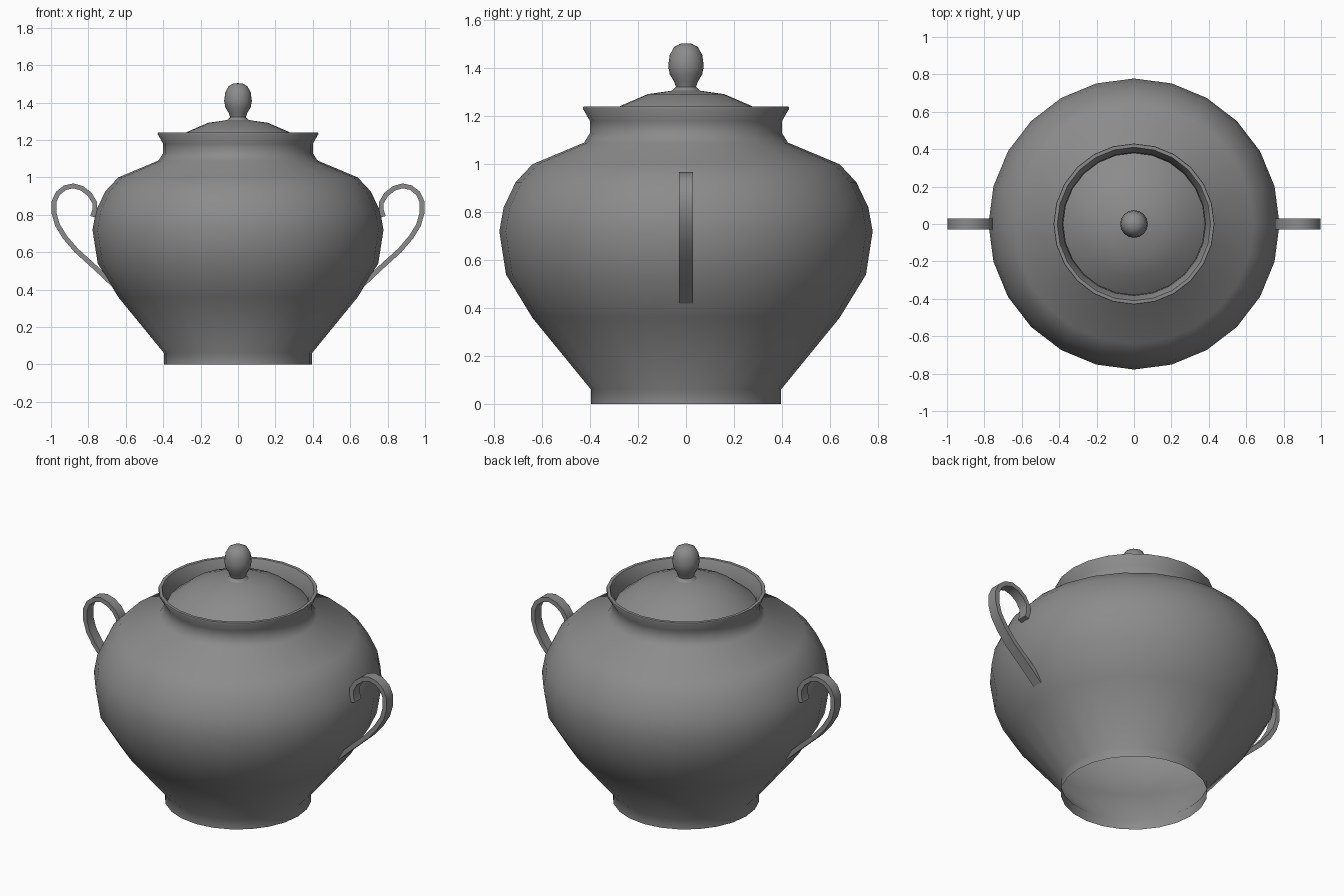
import bpy, bmesh, math
from mathutils import Vector

cube = bpy.data.objects.get("Cube")
if cube:
    bpy.data.objects.remove(cube, do_unlink=True)

grey = bpy.data.materials.new("grey ceramic")
grey.use_nodes = True
colour = (0.26, 0.26, 0.26, 1)
grey.diffuse_color = colour
grey.node_tree.nodes["Principled BSDF"].inputs["Base Color"].default_value = colour


def finish(name, bm, angle=50):
    mesh = bpy.data.meshes.new(name)
    bm.to_mesh(mesh)
    bm.free()
    obj = bpy.data.objects.new(name, mesh)
    bpy.context.collection.objects.link(obj)
    mesh.materials.append(grey)
    bpy.ops.object.select_all(action='DESELECT')
    obj.select_set(True)
    bpy.context.view_layer.objects.active = obj
    bpy.ops.object.shade_smooth_by_angle(angle=math.radians(angle))
    return obj


def lathe(name, profile, segments):
    """Spin a (radius, height) profile, listed bottom to top, around z."""
    bm = bmesh.new()
    verts = [bm.verts.new((0, -r, z)) for r, z in profile]
    edges = [bm.edges.new(pair) for pair in zip(verts, verts[1:])]
    bmesh.ops.spin(bm, geom=verts + edges, cent=(0, 0, 0), axis=(0, 0, 1),
                   angle=math.tau, steps=segments, use_duplicate=False)
    bmesh.ops.remove_doubles(bm, verts=bm.verts, dist=0.0005)
    return finish(name, bm)


def strap(name, path, side, width=0.06, thickness=0.026):
    """Sweep a flat rectangular band along an (x, z) path."""
    bm = bmesh.new()
    pts = [Vector((side * x, 0, z)) for x, z in path]
    rings = []
    for i, p in enumerate(pts):
        along = pts[min(i + 1, len(pts) - 1)] - pts[max(i - 1, 0)]
        out = Vector((-along.z, 0, along.x)).normalized() * thickness / 2
        across = Vector((0, width / 2, 0))
        rings.append([bm.verts.new(p + o) for o in
                      (out + across, out - across, -out - across, across - out)])
    for a, b in zip(rings, rings[1:]):
        for k in range(4):
            n = (k + 1) % 4
            bm.faces.new((a[k], a[n], b[n], b[k]))
    bm.faces.new(rings[0])
    bm.faces.new(rings[-1])
    bmesh.ops.recalc_face_normals(bm, faces=bm.faces)
    return finish(name, bm, 40)


# Open-footed pot with a flared, turned-in rim
lathe("pot_body", [
    (0.395, 0), (0.395, 0.06), (0.64, 0.36), (0.75, 0.54), (0.778, 0.72),
    (0.76, 0.82), (0.71, 0.925), (0.64, 1.0), (0.425, 1.09), (0.4, 1.13),
    (0.4, 1.18), (0.43, 1.232), (0.428, 1.24), (0.41, 1.24), (0.383, 1.18),
    (0.38, 1.12)], 24)

# Domed lid sunk inside the rim
lathe("lid", [(0.38, 1.16), (0.28, 1.24), (0.16, 1.292), (0.05, 1.308)], 24)

# Egg-shaped knob on a small flared foot
lathe("lid_knob", [
    (0.062, 1.303), (0.042, 1.322), (0.05, 1.345), (0.068, 1.375),
    (0.074, 1.41), (0.068, 1.455), (0.05, 1.488), (0.025, 1.502),
    (0, 1.504)], 16)

# Curled strap handles on both sides
handle_path = [
    (0.777, 0.79), (0.766, 0.825), (0.766, 0.865), (0.793, 0.91),
    (0.835, 0.942), (0.88, 0.955), (0.925, 0.945), (0.963, 0.915),
    (0.984, 0.87), (0.984, 0.81), (0.965, 0.745), (0.925, 0.68),
    (0.865, 0.61), (0.76, 0.515), (0.67, 0.43)]
strap("left_handle", handle_path, 1)
strap("right_handle", handle_path, -1)
